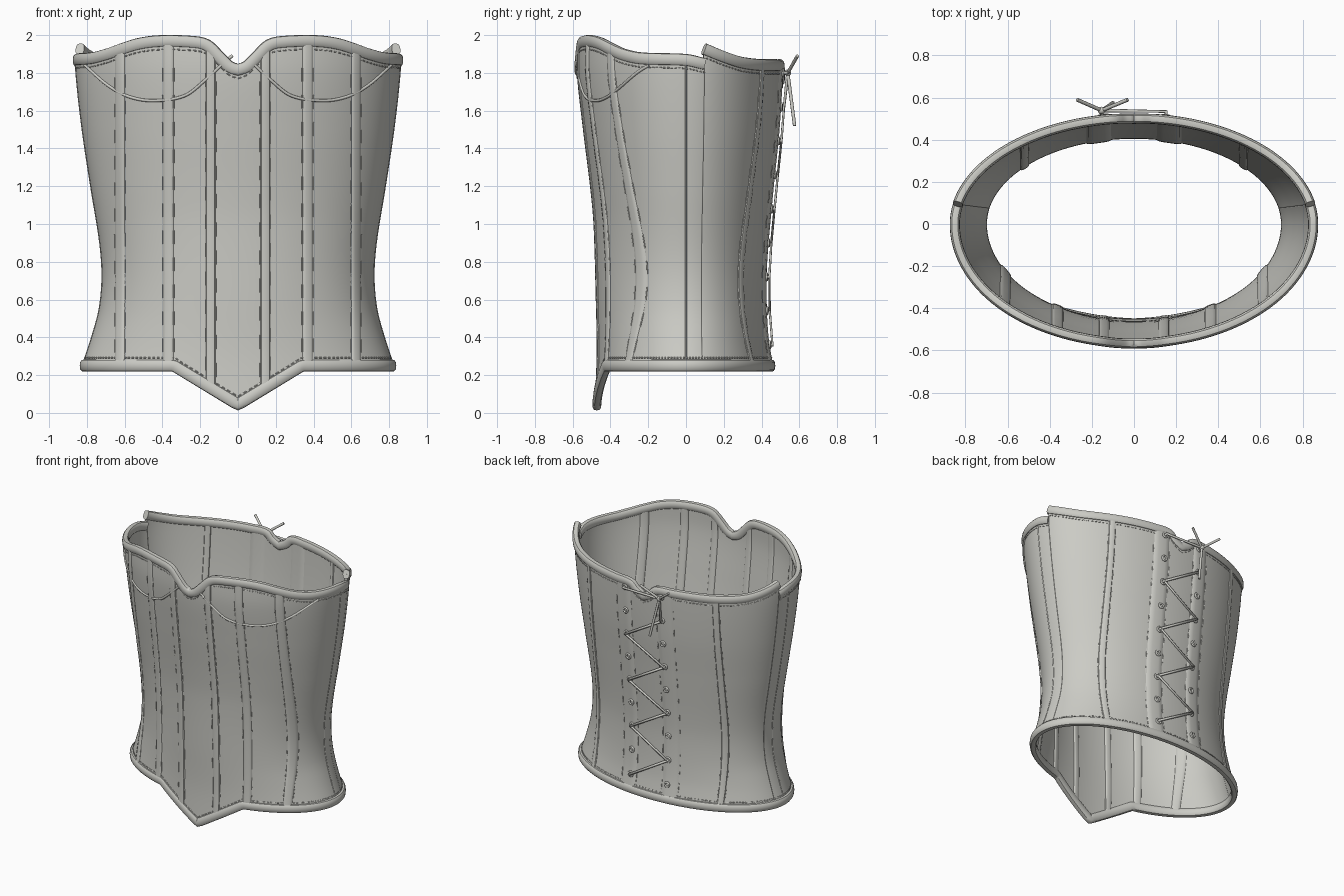
import bpy, bmesh, math
from mathutils import Vector

cube = bpy.data.objects.get("Cube")
if cube:
    bpy.data.objects.remove(cube, do_unlink=True)

cloth = bpy.data.materials.new("pale_grey_cloth")
cloth.use_nodes = True
COLOUR = (0.6, 0.6, 0.56, 1)
cloth.diffuse_color = COLOUR
for node in cloth.node_tree.nodes:
    if node.type == 'BSDF_PRINCIPLED':
        node.inputs["Base Color"].default_value = COLOUR

THICK = 0.022
SPLIT = 101          # angle from the front where front and back panels meet
# Half width, front depth and back depth by height
WIDTH = [(.25, .825), (.4, .775), (.55, .735), (.72, .72), (.9, .732), (1.2, .78), (1.5, .825), (1.8, .858), (2, .865)]
FRONT = [(0, .485), (.3, .472), (.6, .478), (1, .49), (1.2, .508), (1.5, .545), (1.8, .577), (2, .575)]
BACK = [(.25, .46), (.4, .437), (.6, .427), (.8, .43), (1.2, .465), (1.5, .495), (1.8, .512), (2, .515)]
# Height of the top edge by angle from the front
TOP_FRONT = [(0, 1.815), (3.3, 1.835), (6.7, 1.885), (10.7, 1.943), (15, 1.962), (28, 1.968), (37, 1.955),
             (46, 1.925), (54, 1.898), (65, 1.877), (90, 1.868), (101, 1.847)]
TOP_BACK = [(100, 1.93), (113, 1.885), (125, 1.855), (140, 1.842), (165, 1.84), (173, 1.835), (176, 1.795), (180, 1.765)]


def ease(table, v):
    """Smooth curve through the points of a table, flat beyond its ends."""
    if v <= table[0][0]:
        return table[0][1]
    if v >= table[-1][0]:
        return table[-1][1]
    slopes = []
    for i in range(len(table)):
        p, q = table[max(i - 1, 0)], table[min(i + 1, len(table) - 1)]
        slopes.append((q[1] - p[1]) / (q[0] - p[0]))
    for i in range(len(table) - 1):
        (x0, y0), (x1, y1) = table[i], table[i + 1]
        if v <= x1:
            h = x1 - x0
            s = (v - x0) / h
            return (y0 * (1 + 2 * s) * (1 - s) ** 2 + slopes[i] * h * s * (1 - s) ** 2
                    + y1 * s * s * (3 - 2 * s) - slopes[i + 1] * h * s * s * (1 - s))


def normal(t, z):
    c, s = math.cos(math.radians(t)), math.sin(math.radians(t))
    return Vector((s / ease(WIDTH, z), -c / ease(FRONT if c > 0 else BACK, z), 0)).normalized()


def surf(t, z, off=0.0):
    """Point on the garment at angle t and height z, moved outward by off."""
    c, s = math.cos(math.radians(t)), math.sin(math.radians(t))
    p = Vector((s * ease(WIDTH, z), -c * ease(FRONT if c > 0 else BACK, z), z))
    return p + normal(t, z) * off


def angle(x, z, back=False):
    t = math.degrees(math.asin(max(-1, min(1, x / ease(WIDTH, z)))))
    return 180 - t if back else t


def top(t, back):
    return ease(TOP_BACK if back else TOP_FRONT, abs((t + 180) % 360 - 180))


def bottom(t):
    if math.cos(math.radians(t)) < 0:
        return 0.25
    x = abs(math.sin(math.radians(t))) * WIDTH[0][1]
    return min(0.25, 0.045 + 0.205 * x / 0.34)


def grid(name, columns, wrap_u=False, wrap_v=False, caps=False, flip=False):
    """Mesh through a grid of points, smooth except at sharp angles."""
    bm = bmesh.new()
    vs = [[bm.verts.new(p) for p in col] for col in columns]
    nu, nv = len(vs), len(vs[0])
    for i in range(nu if wrap_u else nu - 1):
        for j in range(nv if wrap_v else nv - 1):
            a, b = vs[i], vs[(i + 1) % nu]
            k = (j + 1) % nv
            face = [a[j], b[j], b[k], a[k]]
            bm.faces.new(face[::-1] if flip else face)
    if caps:
        bm.faces.new(vs[0])
        bm.faces.new(vs[-1][::-1])
    if wrap_v:
        bmesh.ops.recalc_face_normals(bm, faces=bm.faces)
    mesh = bpy.data.meshes.new(name)
    bm.to_mesh(mesh)
    bm.free()
    mesh.materials.append(cloth)
    ob = bpy.data.objects.new(name, mesh)
    bpy.context.collection.objects.link(ob)
    bpy.ops.object.select_all(action='DESELECT')
    ob.select_set(True)
    bpy.context.view_layer.objects.active = ob
    bpy.ops.object.shade_smooth_by_angle(angle=math.radians(40))
    return ob


def cords(name, paths, radius, cyclic=False, detail=2):
    """Round cords along lists of points."""
    cu = bpy.data.curves.new(name, 'CURVE')
    cu.dimensions = '3D'
    cu.bevel_depth = radius
    cu.bevel_resolution = detail
    cu.use_fill_caps = True
    for path in paths:
        sp = cu.splines.new('POLY')
        sp.points.add(len(path) - 1)
        for pt, p in zip(sp.points, path):
            pt.co = (*p, 1)
        sp.use_cyclic_u = cyclic
    cu.materials.append(cloth)
    bpy.context.collection.objects.link(bpy.data.objects.new(name, cu))


def rim(name, ts, height, closed=False):
    """Rounded binding swept along an edge of the cloth."""
    path = [surf(t, height(t), -THICK / 2) for t in ts]
    n = len(path)
    rings = []
    for i, t in enumerate(ts):
        a = path[(i - 1) % n] if closed else path[max(i - 1, 0)]
        b = path[(i + 1) % n] if closed else path[min(i + 1, n - 1)]
        out = normal(t, height(t))
        side = out.cross(b - a).normalized()
        ring = []
        for k in range(12):
            c, s = math.cos(k * math.pi / 6), math.sin(k * math.pi / 6)
            ring.append(path[i] + out * 0.024 * math.copysign(abs(c) ** 0.75, c)
                        + side * 0.032 * math.copysign(abs(s) ** 0.75, s))
        rings.append(ring)
    grid(name, rings, wrap_u=closed, wrap_v=True, caps=not closed)


# Cloth panels and top bindings
ROWS = 48
for name, start, end, back in (("front", -SPLIT, SPLIT, False), ("back", SPLIT, 360 - SPLIT, True)):
    steps = 2 * (end - start)
    ts = [start + (end - start) * i / steps for i in range(steps + 1)]
    cols = [[surf(t, bottom(t) + (top(t, back) - bottom(t)) * j / ROWS) for j in range(ROWS + 1)] for t in ts]
    panel = grid(name + "_panel", cols)
    solid = panel.modifiers.new("thickness", 'SOLIDIFY')
    solid.thickness = THICK
    solid.offset = -1
    rim(name + "_top_binding", ts[::2], lambda t: top(t, back))
rim("bottom_binding", list(range(-180, 180)), bottom, closed=True)

# Boning channels, outside and inside, with stitch rows beside them
stitches = []
for label, x, w, back in (("inner_front", .145, .055, False), ("middle_front", .37, .06, False),
                          ("outer_front", .625, .055, False), ("inner_back", .17, .13, True),
                          ("outer_back", .53, .045, True)):
    for side, sign in (("left", 1), ("right", -1)):
        def line(dx, lift):
            pts = []
            for j in range(ROWS + 1):
                t = angle(sign * x + dx, 0.25, back)
                lo = bottom(t)
                hi = top(angle(sign * x + dx, 1.9, back), back)
                z = lo + (hi - lo) * j / ROWS
                pts.append(surf(angle(sign * x + dx, z, back), z, lift))
            return pts
        section = [(-.5, -.003), (-.4, .005), (-.2, .008), (.2, .008), (.4, .005), (.5, -.003)]
        grid(f"{side}_{label}_channel", [line(u * w, h) for u, h in section], flip=back)
        grid(f"{side}_{label}_channel_lining", [line(u * w, -THICK - h) for u, h in section], flip=not back)
        for edge in (-.5, .5):
            pts = line(edge * w, 0.001)
            stitches += [pts[j:j + 3] for j in range(2, ROWS - 3, 4)]

# Stitch rows beside the bindings
for k in range(-180, 180, 2):
    back = abs(k) > SPLIT
    for height in (lambda t: bottom(t) + 0.042, lambda t: top(t, back) - 0.045):
        stitches.append([surf(t, height(t), 0.001) for t in (k, k + 1.2)])
cords("stitching", stitches, 0.003, detail=0)

# Cup seams and side seams
CUP = [(.09, 1.84), (.17, 1.765), (.28, 1.68), (.45, 1.653), (.58, 1.675), (.69, 1.735), (.81, 1.84)]
xs = [.09 + .72 * i / 40 for i in range(41)]
cords("cup_seams", [[surf(angle(s * x, ease(CUP, x)), ease(CUP, x), 0.001) for x in xs] for s in (1, -1)], 0.008)
cords("side_seams", [[surf(s * 90, .27 + 1.58 * j / 40, -0.002) for j in range(41)] for s in (1, -1)], 0.005)

# Lacing holes up the back
HOLES = 9
def hole(s, k, off):
    z = 0.36 + 0.18 * k
    return surf(angle(s * 0.15, z, True), z, off)

rings = []
for s in (1, -1):
    for k in range(HOLES):
        c = hole(s, k, 0.01)
        out = normal(angle(s * 0.15, c.z, True), c.z)
        across = out.cross(Vector((0, 0, 1)))
        rings.append([c + across * 0.017 * math.cos(a * math.pi / 6) + Vector((0, 0, 0.017 * math.sin(a * math.pi / 6)))
                      for a in range(12)])
cords("grommets", rings, 0.007, cyclic=True)

# Zigzag lace, top crossing and tied ends
lace = []
for k in range(HOLES - 2):
    s = 1 if k % 2 == 0 else -1
    lace.append([hole(s, k, 0), hole(s, k, 0.024), hole(-s, k + 1, 0.024), hole(-s, k + 1, 0)])
knot = hole(-1, HOLES - 1, 0.035)
lace.append([hole(-1, HOLES - 2, 0), hole(-1, HOLES - 2, 0.024), knot])
lace.append([hole(1, HOLES - 1, 0), hole(1, HOLES - 1, 0.03), knot])
for end in ((-.03, .59, 1.89), (-.27, .59, 1.89), (-.1, .575, 1.52)):
    lace.append([knot, Vector(end)])
cords("lace", lace, 0.009)
bpy.ops.mesh.primitive_uv_sphere_add(segments=12, ring_count=8, radius=0.018, location=knot)
tie = bpy.context.object
tie.name = "lace_knot"
tie.data.materials.append(cloth)
bpy.ops.object.shade_smooth_by_angle()
